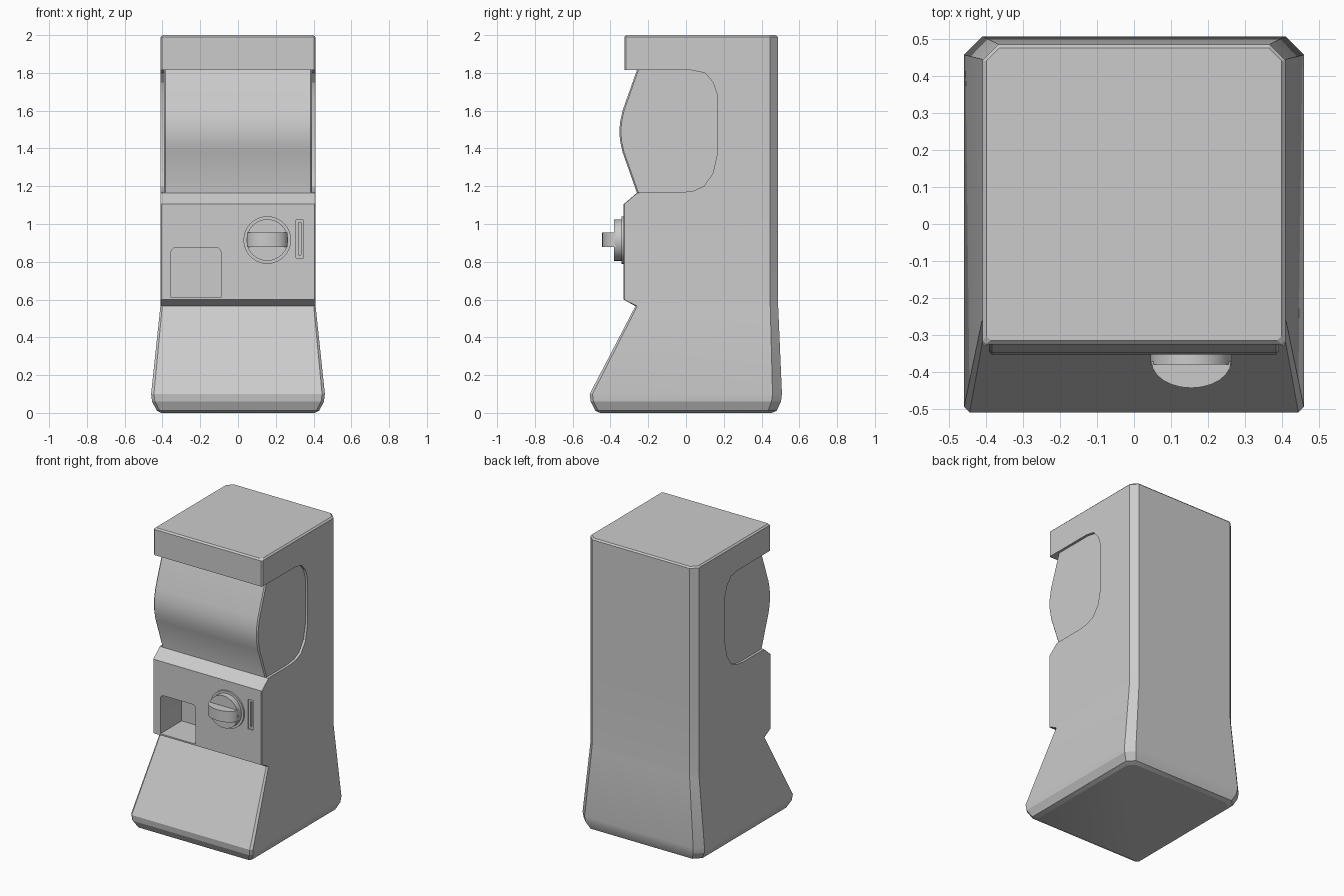
import bpy, bmesh, math

if "Cube" in bpy.data.objects:
    bpy.data.objects.remove(bpy.data.objects["Cube"])


def finish(name, bm, angle=25):
    bmesh.ops.recalc_face_normals(bm, faces=bm.faces)
    me = bpy.data.meshes.new(name)
    bm.to_mesh(me)
    bm.free()
    ob = bpy.data.objects.new(name, me)
    bpy.context.collection.objects.link(ob)
    smooth(ob, angle)
    return ob


def smooth(ob, angle=25):
    bpy.ops.object.select_all(action='DESELECT')
    ob.select_set(True)
    bpy.context.view_layer.objects.active = ob
    bpy.ops.object.shade_smooth_by_angle(angle=math.radians(angle))


def loft(name, loops):
    """Skin closed loops of equal length and cap both ends."""
    bm = bmesh.new()
    rings = [[bm.verts.new(p) for p in lp] for lp in loops]
    for a, b in zip(rings, rings[1:]):
        for i in range(len(a)):
            j = (i + 1) % len(a)
            bm.faces.new((a[i], a[j], b[j], b[i]))
    bm.faces.new(rings[0])
    bm.faces.new(rings[-1])
    return finish(name, bm)


def prism_x(name, pts, x0, x1):
    return loft(name, [[(x, y, z) for y, z in pts] for x in (x0, x1)])


def prism_y(name, pts, y0, y1):
    return loft(name, [[(x, y, z) for x, z in pts] for y in (y0, y1)])


def rect(a, b, c, d):
    return [(a, c), (b, c), (b, d), (a, d)]


def cut(ob, cutter):
    m = ob.modifiers.new("cut", 'BOOLEAN')
    m.operation, m.solver, m.object = 'DIFFERENCE', 'EXACT', cutter
    bpy.context.view_layer.objects.active = ob
    bpy.ops.object.modifier_apply(modifier=m.name)
    bpy.data.objects.remove(cutter)


def section(z, hx, yf, yb, cf, cb):
    """Rectangle with chamfered front (cf) and back (cb) corners."""
    half = [(hx - cf, yf), (hx, yf + cf), (hx, yb - cb), (hx - cb, yb)]
    return [(x, y, z) for x, y in half] + [(-x, y, z) for x, y in reversed(half)]


# cabinet body: flared foot, control panel, bulged window, top block
body = loft("cabinet", [section(*s) for s in [
    (0.0, 0.405, -0.455, 0.455, 0.015, 0.04),
    (0.012, 0.430, -0.480, 0.480, 0.015, 0.045),
    (0.06, 0.455, -0.505, 0.503, 0.015, 0.05),
    (0.10, 0.460, -0.510, 0.508, 0.015, 0.05),
    (0.565, 0.411, -0.268, 0.488, 0.010, 0.042),
    (0.60, 0.410, -0.330, 0.486, 0.004, 0.042),
    (1.105, 0.410, -0.330, 0.486, 0.004, 0.042),
    (1.165, 0.410, -0.260, 0.486, 0.004, 0.042),
    (1.166, 0.410, -0.260, 0.486, 0.025, 0.042),
    (1.38, 0.410, -0.336, 0.486, 0.025, 0.042),
    (1.44, 0.410, -0.349, 0.486, 0.025, 0.042),
    (1.49, 0.410, -0.353, 0.486, 0.025, 0.042),
    (1.54, 0.410, -0.349, 0.486, 0.025, 0.042),
    (1.60, 0.410, -0.336, 0.486, 0.025, 0.042),
    (1.815, 0.410, -0.260, 0.486, 0.025, 0.042),
    (1.815, 0.410, -0.326, 0.486, 0.008, 0.042),
    (1.99, 0.410, -0.326, 0.486, 0.008, 0.042),
    (2.0, 0.400, -0.316, 0.477, 0.012, 0.036)]])

# recessed side windows
window = [(-0.6, 1.167), (-0.03, 1.167), (0.04, 1.176), (0.095, 1.20), (0.143, 1.27),
          (0.165, 1.37), (0.165, 1.685), (0.143, 1.75), (0.10, 1.80), (0.03, 1.814),
          (-0.6, 1.814)]
for s in (-1, 1):
    cut(body, prism_x("window_cutter", window, s * 0.393, s * 0.6))

# capsule outlet with rounded top corners
outlet = [(-0.355, 0.61), (-0.09, 0.61)]
for cx, a0 in ((-0.115, 0), (-0.33, 90)):
    for k in range(4):
        a = math.radians(a0 + 30 * k)
        outlet.append((cx + 0.025 * math.cos(a), 0.85 + 0.025 * math.sin(a)))
cut(body, prism_y("outlet_cutter", outlet, -0.5, -0.10))

# coin slot: shallow recess and deeper slit
cut(body, prism_y("slot_cutter", rect(0.306, 0.346, 0.82, 1.022), -0.5, -0.322))
cut(body, prism_y("slit_cutter", rect(0.319, 0.333, 0.835, 1.007), -0.5, -0.295))
smooth(body, 20)


def disc(name, r, y0, y1, n=32):
    pts = [(0.155 + r * math.cos(2 * math.pi * k / n), 0.915 + r * math.sin(2 * math.pi * k / n))
           for k in range(n)]
    return prism_y(name, pts, y0, y1)


# turning knob: back plate, dial and curved grip
disc("knob_plate", 0.126, -0.32, -0.341)
disc("knob_dial", 0.110, -0.335, -0.380)
arc = [(0.155 + 0.108 * math.cos(math.pi * k / 12), -0.372 - 0.072 * math.sin(math.pi * k / 12))
       for k in range(13)]
loft("knob_grip", [[(x, y, z) for x, y in arc] for z in (0.879, 0.954)])
